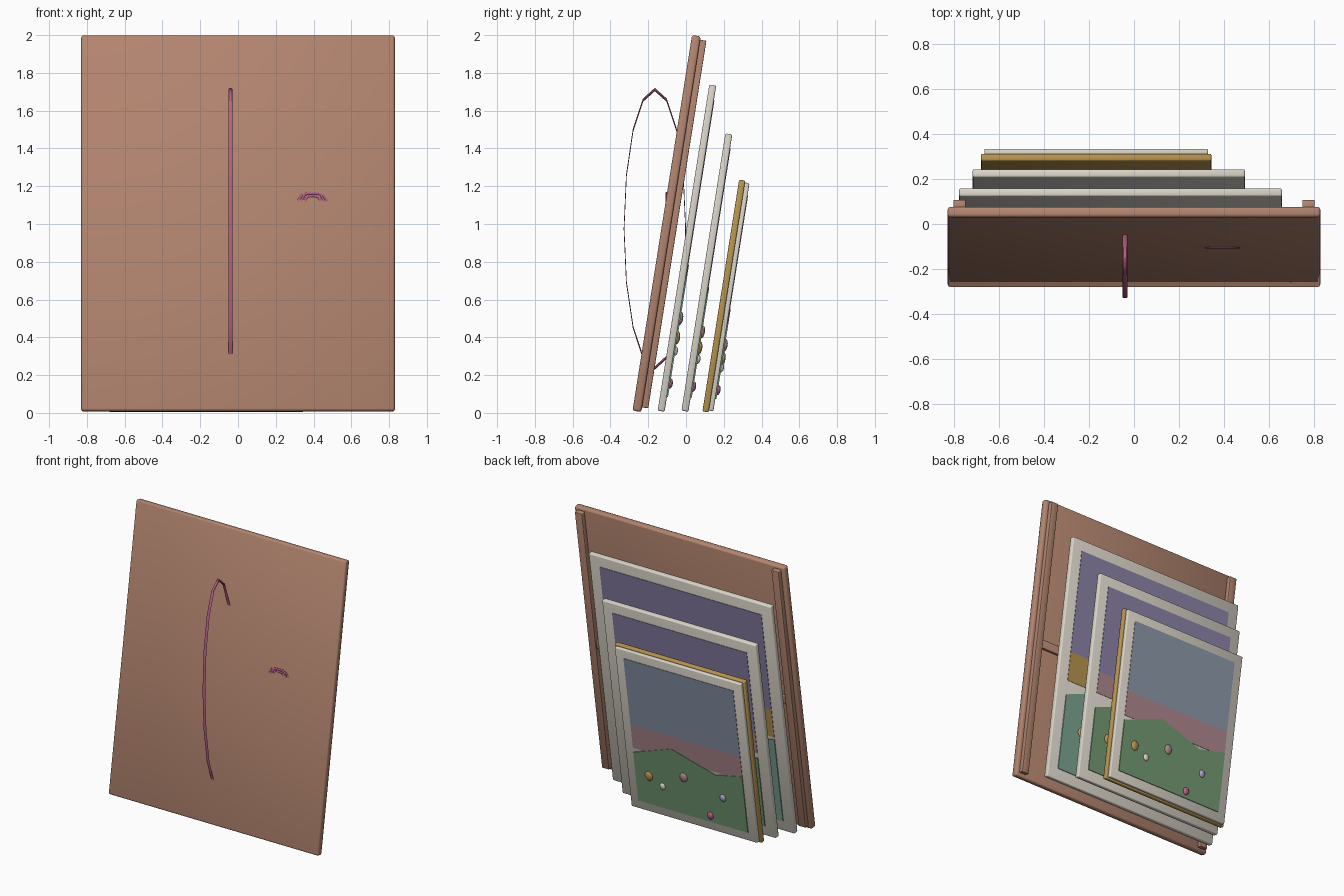
import bpy, bmesh, math
from mathutils import Matrix

if "Cube" in bpy.data.objects:
    bpy.data.objects.remove(bpy.data.objects["Cube"])

TILT = Matrix.Rotation(math.radians(-9), 4, 'X')


def mat(name, rgb):
    m = bpy.data.materials.new(name)
    m.diffuse_color = (*rgb, 1)
    m.use_nodes = True
    m.node_tree.nodes["Principled BSDF"].inputs["Base Color"].default_value = m.diffuse_color
    return m


BROWN = mat("brown_wood", (.45, .235, .16))
CREAM = mat("cream", (.70, .66, .58))
PURPLE = mat("dusk_purple", (.262, .227, .392))
BLUE = mat("grey_blue", (.27, .319, .413))
PINK = mat("dusty_pink", (.43, .25, .275))
GOLD = mat("gold", (.48, .30, .08))
GREEN = mat("meadow_green", (.174, .328, .174))
TEAL = mat("teal_green", (.195, .376, .292))
MAUVE = mat("mauve", (.49, .12, .25))
LAVENDER = mat("lavender", (.40, .36, .60))


def finish(bm, name, material, matrix, smooth=False):
    bmesh.ops.recalc_face_normals(bm, faces=bm.faces)
    me = bpy.data.meshes.new(name)
    bm.to_mesh(me)
    bm.free()
    me.materials.append(material)
    for p in me.polygons:
        p.use_smooth = smooth
    ob = bpy.data.objects.new(name, me)
    bpy.context.collection.objects.link(ob)
    ob.matrix_world = matrix
    return ob


def slab(name, x, t, h, material, matrix, bevel=.008):
    """Bevelled box from ranges: width x, depth t, height h."""
    bm = bmesh.new()
    bmesh.ops.create_cube(bm, size=1)
    for v in bm.verts:
        v.co = [r[0] + (c + .5) * (r[1] - r[0]) for c, r in zip(v.co, (x, t, h))]
    bmesh.ops.bevel(bm, geom=list(bm.edges), offset=bevel, segments=2,
                    profile=.5, affect='EDGES')
    return finish(bm, name, material, matrix, True)


def plate(name, pts, t0, t1, material, matrix):
    """Thin flat cut-out from an outline in (x, h)."""
    bm = bmesh.new()
    face = bm.faces.new([bm.verts.new((x, t0, h)) for x, h in pts])
    out = bmesh.ops.extrude_face_region(bm, geom=[face])
    for v in out["geom"]:
        if isinstance(v, bmesh.types.BMVert):
            v.co.y = t1
    return finish(bm, name, material, matrix)


def place(y, z):
    return Matrix.Translation((0, y, z)) @ TILT


# large leaning board with battens on its rear
M = place(-.283, .012)
slab("large_board", (-.83, .83), (0, .047), (0, 2.013), BROWN, M, .012)
for side, s in (("left", -1), ("right", 1)):
    slab(side + "_batten", sorted((s * .75, s * .805)), (.045, .08), (.025, 1.995), BROWN, M, .004)
slab("cross_batten", (-.755, .755), (.045, .07), (.95, 1.01), BROWN, M, .004)

# flowers: u across, v down, radius, colour
FLOWERS = [(.125, .80, .033, GOLD), (.245, .845, .024, CREAM), (.45, .735, .033, PINK),
           (.80, .80, .026, LAVENDER), (.665, .955, .026, MAUVE)]


def painting(name, x0, x1, t, h0, h1, border, sky, band, hill, band_end, M):
    """Painted landscape on the rear face of a panel."""
    w, ht = x1 - x0 - 2 * border, h1 - h0 - 2 * border

    def at(u, v):
        return x1 - border - u * w, h1 - border - v * ht

    def strip(a, b):
        return [at(0, a), at(1, a), at(1, b), at(0, b)]
    plate(name + "_sky", strip(0, .465), t - .003, t + .003, sky, M)
    plate(name + "_far_hills", strip(.465, band_end), t - .003, t + .003, band, M)
    ridge = [(0, .66), (.36, .555), (.75, .65), (1, .605), (1, 1), (0, 1)]
    plate(name + "_meadow", [at(*p) for p in ridge], t - .003, t + .006, hill, M)
    for i, (u, v, r, m) in enumerate(FLOWERS):
        x, h = at(u, v)
        bm = bmesh.new()
        bmesh.ops.create_uvsphere(bm, u_segments=12, v_segments=8, radius=1)
        bmesh.ops.scale(bm, vec=(r * .9, .014, r * 1.05), verts=bm.verts)
        bmesh.ops.translate(bm, vec=(x, t + .006, h), verts=bm.verts)
        finish(bm, f"{name}_flower_{i + 1}", m, M, True)


# three panels, each smaller and further back
M = place(-.15, .012)
slab("large_panel", (-.78, .66), (0, .037), (0, 1.748), CREAM, M)
painting("large_picture", -.78, .66, .037, 0, 1.748, .08, PURPLE, GOLD, TEAL, .595, M)

M = place(-.024, .012)
slab("middle_panel", (-.72, .495), (0, .037), (0, 1.486), CREAM, M)
painting("middle_picture", -.72, .495, .037, 0, 1.486, .075, PURPLE, PINK, GREEN, .58, M)

M = place(.087, .008)
slab("gold_backing", (-.682, .345), (0, .033), (0, 1.242), GOLD, M, .007)
slab("small_panel", (-.667, .33), (.03, .057), (.01, 1.232), CREAM, M, .006)
painting("small_picture", -.667, .33, .057, .01, 1.232, .065, BLUE, PINK, GREEN, .63, M)

# tall thin hoop passing through the board
bpy.ops.mesh.primitive_torus_add(major_radius=1, minor_radius=.012,
                                 major_segments=16, minor_segments=8)
hoop = bpy.context.object
hoop.name = "tall_hoop"
hoop.data.materials.append(MAUVE)
hoop.matrix_world = (Matrix.Translation((-.04, -.165, .975))
                     @ Matrix.Rotation(math.pi / 2, 4, 'Y')
                     @ Matrix.Diagonal((.737, .163, .9, 1)))
bpy.ops.object.shade_smooth_by_angle()

# small arched ornament on the front, mirrored legs
arch = bpy.data.curves.new("front_arch", 'CURVE')
arch.dimensions = '3D'
arch.bevel_depth = .007
arch.bevel_resolution = 1
arch.use_fill_caps = True
paths = [[(-.085, 1.11), (-.058, 1.15), (-.028, 1.163), (.028, 1.163), (.058, 1.15), (.085, 1.11)]]
for s in (-1, 1):
    paths.append([(s * .048, 1.10), (s * .03, 1.145), (0, 1.15)])
    paths.append([(s * .062, 1.115), (s * .045, 1.155)])
for path in paths:
    sp = arch.splines.new('POLY')
    sp.points.add(len(path) - 1)
    for p, (x, z) in zip(sp.points, path):
        p.co = (x, 0, z, 1)
arch.materials.append(MAUVE)
ob = bpy.data.objects.new("front_arch", arch)
bpy.context.collection.objects.link(ob)
ob.location = (.395, -.104, 0)
ob.scale = (1, .6, 1)
